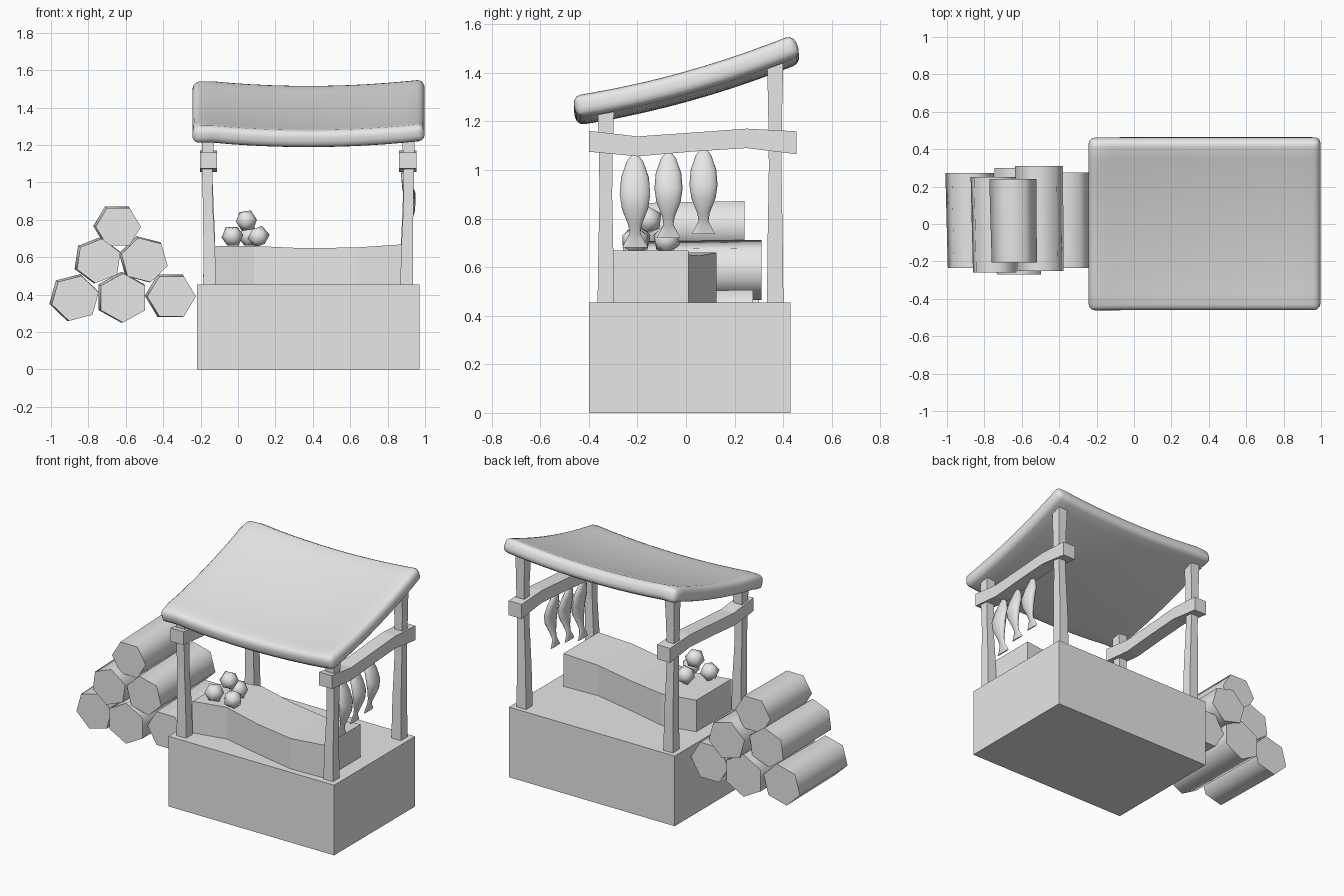
import bpy, bmesh
from math import sin, cos, pi, radians
from mathutils import Vector

cube = bpy.data.objects.get("Cube")
if cube:
    bpy.data.objects.remove(cube, do_unlink=True)

grey = bpy.data.materials.new("plain_grey")
grey.use_nodes = True
grey.diffuse_color = (0.8, 0.8, 0.8, 1)
grey.node_tree.nodes["Principled BSDF"].inputs["Base Color"].default_value = (0.8, 0.8, 0.8, 1)


def finish(name, bm, smooth_angle=0):
    """Turn a bmesh into a named object, smooth below the given angle."""
    bmesh.ops.recalc_face_normals(bm, faces=bm.faces[:])
    mesh = bpy.data.meshes.new(name)
    bm.to_mesh(mesh)
    bm.free()
    mesh.materials.append(grey)
    if smooth_angle:
        mesh.shade_smooth()
        mesh.set_sharp_from_angle(angle=radians(smooth_angle))
    obj = bpy.data.objects.new(name, mesh)
    bpy.context.collection.objects.link(obj)
    return obj


def loft(name, sections, smooth_angle=0):
    """Skin a row of equal-sized rings and cap both ends."""
    bm = bmesh.new()
    rings = [[bm.verts.new(p) for p in ring] for ring in sections]
    n = len(rings[0])
    for a, b in zip(rings, rings[1:]):
        for i in range(n):
            j = (i + 1) % n
            bm.faces.new((a[i], a[j], b[j], b[i]))
    bm.faces.new(rings[0])
    bm.faces.new(rings[-1])
    return finish(name, bm, smooth_angle)


def rect(x0, x1, y0, y1, z):
    return [(x0, y0, z), (x1, y0, z), (x1, y1, z), (x0, y1, z)]


# Big base box
loft("counter_base", [rect(-0.22, 0.97, -0.40, 0.43, z) for z in (0, 0.455)])

# Wavy display shelf on the counter: x, front y, top z
wave = [(-0.13, -0.28, 0.66), (0.085, -0.235, 0.66), (0.35, -0.30, 0.648),
        (0.63, -0.36, 0.652), (0.873, -0.35, 0.668)]
loft("display_shelf", [[(x, y, 0.455), (x, y + 0.36, 0.455),
                        (x, y + 0.36, z), (x, y, z)] for x, y, z in wave])

# Crooked posts and wavy side beams, mirrored about the stall's middle
MID = 0.375
for side, label in ((-1, "right"), (1, "left")):
    for y, top, place in ((-0.33, 1.26, "front"), (0.367, 1.47, "back")):
        rings = []
        for t, half, lean in ((0, 0.034, -0.008), (0.25, 0.031, -0.006),
                              (0.55, 0.026, 0.002), (0.8, 0.029, 0.004), (1, 0.034, 0)):
            cx = MID + side * (0.535 + lean)
            z = 0.455 + t * (top - 0.455)
            rings.append(rect(cx - half, cx + half, y - half, y + half, z))
        loft(f"{place}_{label}_post", rings)

    cx = MID + side * 0.533
    beam = [(-0.40, 1.118, 0.043), (-0.20, 1.097, 0.041), (0.03, 1.115, 0.039),
            (0.25, 1.13, 0.04), (0.455, 1.112, 0.047)]
    loft(f"{label}_beam", [[(cx - 0.046, y, z - h), (cx + 0.046, y, z - h),
                            (cx + 0.046, y, z + h), (cx - 0.046, y, z + h)]
                           for y, z, h in beam])

# Hanging fish: height down the body, half width, half thickness
body = [(0, 0.014, 0.008), (-0.025, 0.034, 0.016), (-0.09, 0.057, 0.026),
        (-0.16, 0.063, 0.029), (-0.22, 0.054, 0.024), (-0.285, 0.028, 0.015),
        (-0.32, 0.022, 0.010), (-0.35, 0.037, 0.007), (-0.38, 0.053, 0.004)]
for k, (y, top) in enumerate(((-0.21, 1.06), (-0.072, 1.07), (0.072, 1.085))):
    scale = 1 if k == 0 else 0.92
    rings = []
    for dz, w, d in body:
        bend = 0.018 * cos(dz * pi / 0.38 * 2)
        rings.append([(0.905 - bend + d * cos(a), y + w * scale * sin(a), top + dz * scale)
                      for a in (2 * pi * i / 12 for i in range(12))])
    loft(f"fish_{k + 1}", rings, 60)

# Pile of faceted fruit
fruit = [(-0.03, -0.2, 0.712), (0.11, -0.21, 0.71), (0.06, -0.08, 0.712), (0.045, -0.155, 0.795)]
for k, spot in enumerate(fruit):
    bm = bmesh.new()
    bmesh.ops.create_icosphere(bm, subdivisions=1, radius=0.06)
    bmesh.ops.rotate(bm, verts=bm.verts[:], cent=(0, 0, 0),
                     matrix=Vector((0, 0, 1)).rotation_difference(Vector((0.3, k - 1, 1))).to_matrix())
    bmesh.ops.translate(bm, verts=bm.verts[:], vec=spot)
    finish(f"fruit_{k + 1}", bm, 50)

# Stacked logs: x, z, radius, front y, back y, turn in degrees
logs = [(-0.87, 0.38, 0.13, -0.235, 0.272, 15), (-0.615, 0.382, 0.137, -0.27, 0.30, 30),
        (-0.355, 0.39, 0.13, -0.235, 0.275, 0), (-0.745, 0.58, 0.125, -0.26, 0.25, 22),
        (-0.50, 0.585, 0.128, -0.25, 0.31, 45), (-0.64, 0.763, 0.121, -0.205, 0.24, 0)]
for k, (x, z, r, y0, y1, turn) in enumerate(logs):
    rings = []
    for y, grow, shift in ((y0, 1, 0), (y1, 1.04, -0.008)):
        rings.append([(x + shift + r * grow * cos(a), y, z - shift * 0.5 + r * grow * 0.96 * sin(a))
                      for a in (radians(turn + 60 * i) for i in range(6))])
    loft(f"log_{k + 1}", rings, 65)

# Sagging padded awning, sloping down to the front
bm = bmesh.new()
NX, NY = 12, 10
grid = []
for i in range(NX + 1):
    u = 2 * i / NX - 1
    row = []
    for j in range(NY + 1):
        y = -0.459 + 0.917 * j / NY
        z = 1.327 + 0.278 * y + 0.138 * y * y + 0.035 * u * u
        if i == 0 and j in (0, NY):
            z -= 0.02
        row.append(bm.verts.new((0.377 + 0.62 * u, y, z)))
    grid.append(row)
for a, b in zip(grid, grid[1:]):
    for j in range(NY):
        bm.faces.new((a[j], b[j], b[j + 1], a[j + 1]))
awning = finish("awning", bm, 180)
pad = awning.modifiers.new("thickness", 'SOLIDIFY')
pad.thickness = 0.092
pad.offset = 0
soft = awning.modifiers.new("soft_rim", 'BEVEL')
soft.width = 0.034
soft.segments = 3
soft.limit_method = 'ANGLE'
soft.angle_limit = radians(45)
